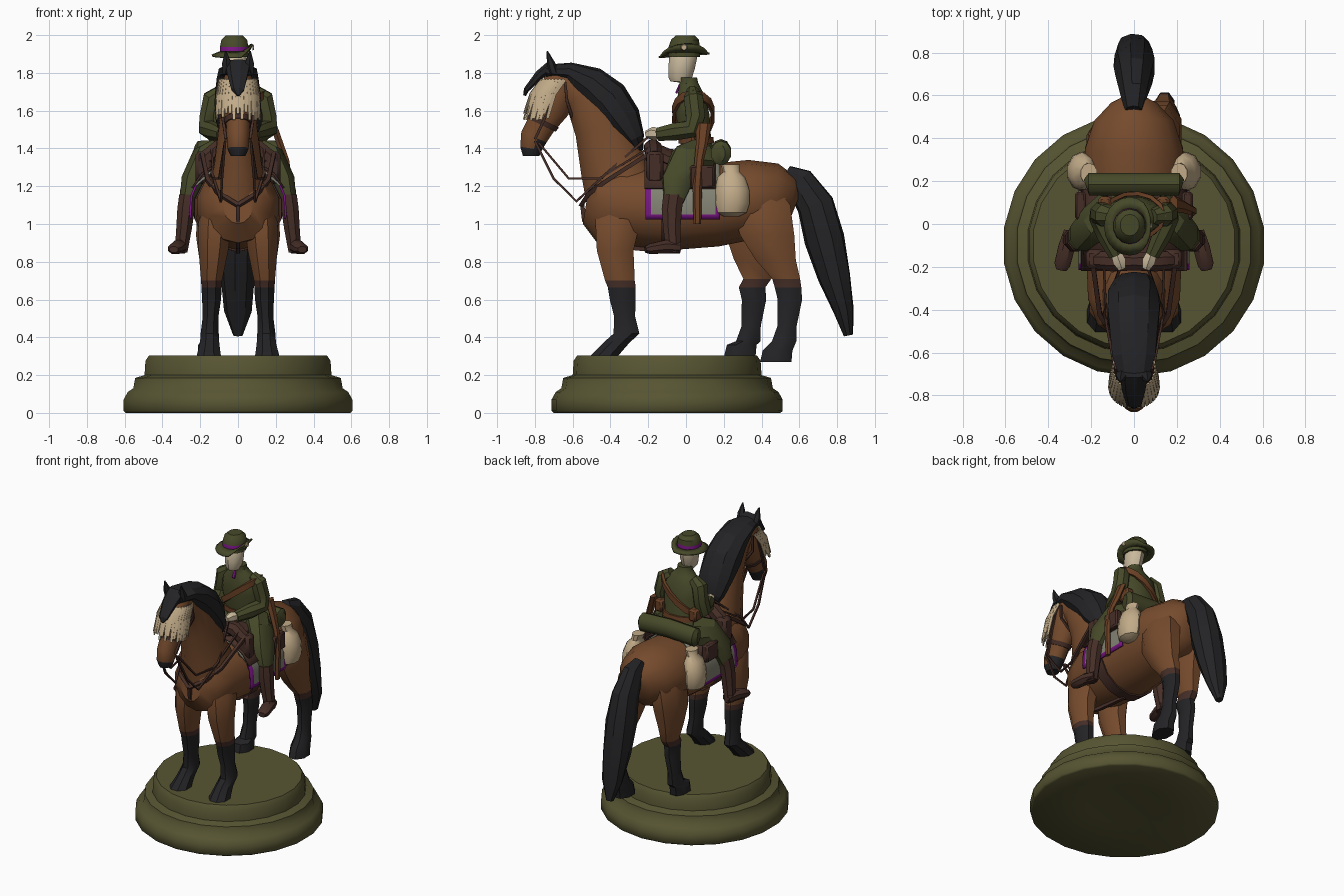
import bpy, bmesh, math, random
from mathutils import Vector, Matrix

random.seed(4)

def mat(name, r, g, b):
    m = bpy.data.materials.new(name)
    m.diffuse_color = (r, g, b, 1)
    return m

BASE = mat("base olive", .095, .09, .032)
GREEN = mat("uniform green", .062, .066, .022)
COAT = mat("horse brown", .18, .07, .026)
BLACK = mat("hair black", .017, .017, .019)
DARK = mat("dark leather", .06, .027, .02)
TAN = mat("tan leather", .14, .05, .018)
SKIN = mat("skin", .58, .48, .33)
CREAM = mat("canvas cream", .54, .41, .25)
PURPLE = mat("purple trim", .20, .008, .24)
GREY = mat("blanket grey", .22, .22, .17)

def finish(name, bm, mats, rule=None, angle=38):
    bmesh.ops.recalc_face_normals(bm, faces=bm.faces)
    if rule:
        for f in bm.faces:
            f.material_index = rule(f.calc_center_median())
    me = bpy.data.meshes.new(name)
    bm.to_mesh(me)
    bm.free()
    for m in mats:
        me.materials.append(m)
    me.shade_smooth()
    me.set_sharp_from_angle(angle=math.radians(angle))
    ob = bpy.data.objects.new(name, me)
    bpy.context.collection.objects.link(ob)
    return ob

def loft(name, rows, mats, n=10, flat=False, rule=None, closed=False,
         jitter=0, ref=None, angle=38):
    """Elliptical rings (x, y, z, radius_u, radius_v) joined along a path."""
    bm = bmesh.new()
    P = [Vector(r[:3]) for r in rows]
    k = len(P)
    if ref is None:
        ref = (0, 1, 0) if abs((P[-1] - P[0]).normalized().x) > .8 else (1, 0, 0)
    ref = Vector(ref)
    rings = []
    for i, (p, r) in enumerate(zip(P, rows)):
        a = P[(i - 1) % k] if closed or i else p
        b = P[(i + 1) % k] if closed or i < k - 1 else p
        t = Vector((0, 0, 1)) if flat else (b - a).normalized()
        u = (ref - t * ref.dot(t)).normalized()
        v = t.cross(u)
        ring = []
        for j in range(n):
            w = 2 * math.pi * (j + .5) / n
            q = 1 + random.uniform(-jitter, jitter)
            ring.append(bm.verts.new(p + (u * math.cos(w) * r[3] + v * math.sin(w) * r[4]) * q))
        rings.append(ring)
    for i in range(k if closed else k - 1):
        A, B = rings[i], rings[(i + 1) % k]
        for j in range(n):
            bm.faces.new((A[j], A[(j + 1) % n], B[(j + 1) % n], B[j]))
    if not closed:
        bm.faces.new(rings[0])
        bm.faces.new(rings[-1])
    return finish(name, bm, mats, rule, angle)

def pair(name, rows, mats, **kw):
    for side, s in (("left", 1), ("right", -1)):
        loft(side + "_" + name, [(r[0] * s, *r[1:]) for r in rows], mats, **kw)

def strap(name, pts, m, w=.012, both=True):
    (pair if both else loft)(name, [(*p, w, w) for p in pts], [m], n=4)

def block(name, c, size, m, rot=0):
    bm = bmesh.new()
    bmesh.ops.create_cube(bm, size=1, matrix=Matrix.Translation(c) @ Matrix.Rotation(rot, 4, 'X')
                          @ Matrix.Diagonal((*size, 1)))
    bmesh.ops.bevel(bm, geom=bm.edges[:], offset=min(size) * .2, segments=1, affect='EDGES')
    return finish(name, bm, [m])

# Stepped round base with a slightly hollow underside
loft("base", [(0, -.1, z, r, r) for z, r in
     ((.05, .25), (0, .60), (.01, .612), (.07, .612), (.11, .59), (.13, .56), (.185, .55), (.2, .50),
      (.275, .495), (.305, .475))], [BASE], n=22, flat=True, angle=50)

# Horse body, neck and head
loft("horse_body", [(0, -.53, 1.10, .08, .10), (0, -.47, 1.09, .175, .19), (0, -.35, 1.10, .22, .21),
     (0, -.1, 1.08, .23, .22), (0, .15, 1.10, .235, .22), (0, .35, 1.13, .235, .21),
     (0, .48, 1.13, .19, .19), (0, .56, 1.12, .11, .13), (0, .585, 1.11, .05, .07)], [COAT], n=14)
loft("horse_neck", [(0, -.32, 1.12, .18, .215), (0, -.39, 1.32, .13, .18), (0, -.45, 1.52, .105, .15),
     (0, -.55, 1.69, .088, .11), (0, -.66, 1.77, .075, .07)], [COAT], n=12)
HEAD = [(0, -.66, 1.80, .07, .07), (0, -.68, 1.71, .088, .10), (0, -.715, 1.62, .085, .105),
        (0, -.765, 1.53, .065, .08), (0, -.805, 1.46, .062, .075), (0, -.82, 1.40, .058, .06),
        (0, -.82, 1.36, .04, .045)]
loft("horse_head", HEAD, [COAT, BLACK], n=12, rule=lambda c: int(c.z < 1.425))
pair("ear", [(.055, -.70, 1.80, .03, .025), (.06, -.715, 1.85, .028, .022), (.065, -.735, 1.915, .004, .004)],
     [BLACK], n=6)
pair("eye", [(.08, -.72, 1.67, .014, .014), (.092, -.725, 1.67, .008, .008)], [BLACK], n=6)

# Mane, forelock and tail
loft("mane", [(0, -.74, 1.81, .065, .035), (0, -.62, 1.805, .10, .055), (0, -.51, 1.745, .115, .10),
     (0, -.415, 1.66, .125, .12), (0, -.335, 1.55, .125, .10), (0, -.275, 1.45, .10, .06),
     (0, -.25, 1.385, .05, .025)], [BLACK], n=10, jitter=.07, angle=20)
loft("forelock", [(0, -.70, 1.85, .07, .03), (0, -.775, 1.79, .06, .025), (0, -.845, 1.71, .035, .015),
     (0, -.855, 1.68, .008, .008)], [BLACK], n=7, jitter=.06, angle=20)
loft("tail", [(0, .53, 1.275, .04, .04), (0, .60, 1.23, .06, .08), (0, .685, 1.10, .085, .105),
     (0, .735, .92, .10, .11), (0, .785, .72, .095, .09), (0, .835, .54, .075, .055),
     (0, .86, .41, .025, .025)], [BLACK], n=9, jitter=.05, angle=20)

# Legs: brown above, a dark band, black below
low = lambda c: 0 if c.z > .695 else 1 if c.z > .66 else 2
LEG = [COAT, DARK, BLACK]
pair("front_leg", [(.09, -.35, 1.16, .05, .08), (.12, -.36, 1.02, .095, .13), (.13, -.375, .86, .085, .105),
     (.14, -.35, .70, .06, .085), (.14, -.34, .665, .058, .08), (.14, -.335, .60, .054, .074),
     (.145, -.325, .51, .045, .06), (.15, -.315, .42, .052, .074),
     (.15, -.37, .37, .055, .075), (.155, -.435, .30, .07, .08)], LEG, n=8, flat=True, rule=low)
def hind(name, s, d):
    rows = [(.08, .38, 1.24, .06, .08), (.115, .395, 1.10, .105, .17), (.13, .43, .94, .10, .155),
            (.135, .475, .81, .075, .115), (.14, .53, .71, .054, .08), (.14, .54, .665, .05, .076),
            (.145, .55, .60, .047, .07), (.15, .535, .46, .042, .055),
            (.15, .52, .38, .052, .07), (.155, .485, .33, .06, .085), (.155, .475, .27, .064, .09)]
    out = []
    for i, r in enumerate(rows):
        f = min(1, i / 5)
        out.append((r[0] * s, r[1] - d * f, r[2] + (.03 if d and i > 8 else 0), *r[3:]))
    loft(name, out, LEG, n=8, flat=True, rule=low)
hind("left_hind_leg", 1, 0)
hind("right_hind_leg", -1, .19)

# Bridle, brow fringe, reins and breast straps
def grow(r, e=.008):
    return (*r[:3], r[3] + e, r[4] + e)
loft("noseband", [grow((0, -.755, 1.55, .07, .086)), grow((0, -.767, 1.525, .064, .08))], [DARK], n=12)
strap("cheek_strap", [(.085, -.67, 1.76), (.09, -.72, 1.62), (.07, -.78, 1.49), (.065, -.80, 1.45)], DARK, .01)
strap("throat_strap", [(.08, -.64, 1.75), (.088, -.63, 1.65), (.03, -.60, 1.56)], DARK, .01)
for i in range(21):
    a = math.radians(-105 + 210 * i / 20)
    c, s = math.cos(a), math.sin(a)
    x, y = .098 * s, -.69 - .10 * c
    z = 1.56 + random.uniform(-.02, .035)
    loft(f"fringe_strand_{i}", [(x, y + .02, 1.765, .015, .005),
         (x * 1.15, y - .035, 1.69, .018, .005), (x * 1.2, y - .07, z, .011, .004)],
         [CREAM], n=4, ref=(c, s, 0))
strap("rein", [(.068, -.80, 1.44), (.085, -.70, 1.24), (.09, -.58, 1.12), (.14, -.42, 1.27), (.06, -.19, 1.47)], DARK, .009)
strap("short_rein", [(.07, -.78, 1.43), (.10, -.62, 1.24), (.13, -.46, 1.24), (.14, -.2, 1.40)], DARK, .008)
strap("breast_strap", [(0, -.555, 1.10), (.10, -.515, 1.16), (.16, -.42, 1.23), (.19, -.20, 1.37)], DARK, .015)
strap("chest_strap", [(0, -.55, 1.11), (0, -.54, 1.02), (0, -.46, .91), (0, -.35, .88), (0, -.1, .855)], DARK, .016, False)
loft("girth", [(0, -.13, 1.08, .236, .226), (0, -.05, 1.08, .238, .227)], [DARK], n=14)

# Blanket with purple border, and saddle flaps
def arch(name, ys, angs, rx, rz, mats, rule=None):
    bm = bmesh.new()
    g = [[bm.verts.new((rx * math.sin(math.radians(a)), y, 1.085 + rz * math.cos(math.radians(a))))
          for a in angs] for y in ys]
    for i in range(len(ys) - 1):
        for j in range(len(angs) - 1):
            bm.faces.new((g[i][j], g[i][j + 1], g[i + 1][j + 1], g[i + 1][j]))
    ob = finish(name, bm, mats, rule)
    md = ob.modifiers.new("thickness", 'SOLIDIFY')
    md.thickness = .012
    md.offset = 0
arch("saddle_blanket", (-.215, -.185, .155, .18), (-104, -98, -75, -60, -25, 0, 25, 60, 75, 98, 104),
     .255, .245, [GREY, PURPLE], lambda c: int(c.z < 1.2 and (abs(c.y + .015) > .17 or c.z < 1.045)))
arch("saddle_flaps", (-.22, .16), (-66, -45, -20, 0, 20, 45, 66), .266, .258, [DARK])
loft("saddle_seat", [(0, -.17, 1.38, .08, .05), (0, -.1, 1.34, .13, .06), (0, .04, 1.33, .15, .05),
     (0, .13, 1.37, .13, .05)], [DARK], n=10)

# Packs: pommel roll, wallets, side bags, pouches, bedroll, feed sacks
loft("pommel_roll", [(-.16, -.17, 1.35, .045, .05), (-.10, -.175, 1.40, .05, .05), (0, -.175, 1.41, .045, .04),
     (.10, -.175, 1.40, .05, .05), (.16, -.17, 1.35, .045, .05)], [DARK], n=8)
for s, side in ((1, "left"), (-1, "right")):
    block(side + "_wallet", (s * .18, -.165, 1.30), (.09, .09, .17), DARK)
    block(side + "_side_bag", (s * .25, .085, 1.25), (.05, .13, .12), DARK)
    block(side + "_pouch", (s * .135, .085, 1.485), (.06, .085, .085), TAN)
loft("bedroll", [(-.225, .18, 1.375, .03, .045), (-.21, .185, 1.375, .055, .065), (0, .185, 1.385, .055, .065),
     (.21, .185, 1.375, .055, .065), (.225, .18, 1.375, .03, .045)], [GREEN], n=10)
pair("feed_sack", [(.21, .235, 1.315, .04, .05), (.22, .24, 1.275, .035, .045), (.23, .24, 1.245, .055, .075),
     (.24, .245, 1.18, .07, .09), (.245, .245, 1.11, .07, .092), (.24, .24, 1.06, .06, .08),
     (.235, .24, 1.04, .03, .04)], [CREAM], n=10, flat=True)

# Rifle on the left side, leaning in behind the arm
loft("rifle", [(.27, .06, 1.0, .015, .02), (.275, .06, 1.2, .018, .025), (.255, .07, 1.34, .018, .025),
     (.22, .085, 1.43, .022, .032), (.185, .095, 1.535, .02, .04)], [TAN], n=6, flat=True)

# Rider: tunic, breeches, boots
loft("tunic", [(0, .065, 1.29, .17, .12), (0, .06, 1.40, .135, .09), (0, .05, 1.46, .125, .085),
     (0, .035, 1.58, .142, .092), (0, .03, 1.67, .13, .078), (0, .02, 1.72, .08, .06),
     (0, .015, 1.745, .052, .052), (0, .01, 1.775, .05, .05)], [GREEN], n=12, flat=True)
pair("arm", [(.085, .035, 1.70, .04, .035), (.135, .04, 1.665, .055, .055), (.155, .05, 1.57, .052, .055),
     (.16, .035, 1.505, .052, .055), (.13, -.05, 1.49, .048, .05), (.085, -.145, 1.475, .035, .038)],
     [GREEN], n=8)
pair("hand", [(.085, -.135, 1.475, .028, .028), (.068, -.175, 1.48, .035, .035), (.055, -.21, 1.475, .02, .02)],
     [SKIN], n=6)
pair("thigh", [(.09, .07, 1.35, .10, .11), (.175, .01, 1.33, .085, .105), (.245, -.05, 1.22, .062, .085),
     (.268, -.065, 1.12, .045, .055)], [GREEN], n=8)
pair("boot", [(.265, -.065, 1.155, .05, .06), (.275, -.075, 1.08, .05, .058), (.285, -.075, .98, .045, .05),
     (.295, -.07, .90, .04, .045), (.30, -.07, .85, .035, .045)], [DARK], n=8, flat=True)
pair("boot_foot", [(.295, -.035, .875, .035, .035), (.315, -.11, .88, .042, .038), (.335, -.19, .868, .04, .03),
     (.34, -.215, .865, .025, .018)], [DARK], n=8)

# Belt, bandolier and tie
loft("belt", [(0, .055, 1.425, .138, .097), (0, .053, 1.46, .135, .095)], [TAN], n=12, flat=True)
ring = [(.14 * math.cos(t), .038 + .105 * math.sin(t), 1.58 + .11 * math.cos(t), .027, .013)
        for t in (2 * math.pi * i / 14 for i in range(14))]
loft("bandolier", ring, [TAN], n=4, closed=True, ref=(0, 0, 1))
block("collar_tie", (0, -.042, 1.715), (.02, .012, .05), PURPLE, -.4)

# Rider head and slouch hat with the left brim pinned up
loft("rider_head", [(-.01, .005, 1.75, .04, .045), (-.01, -.03, 1.755, .04, .052),
     (-.012, -.03, 1.775, .05, .062), (-.012, -.024, 1.82, .06, .07), (-.015, -.015, 1.88, .064, .074),
     (-.018, -.01, 1.93, .05, .055)], [SKIN], n=10, flat=True)
loft("hat_crown", [(-.02, -.01, 1.885, .078, .085), (-.02, -.01, 1.915, .078, .084), (-.02, -.01, 1.938, .077, .082),
     (-.02, -.005, 1.975, .07, .074), (-.02, -.005, 1.998, .045, .05)], [GREEN, PURPLE], n=14, flat=True,
     rule=lambda c: int(1.916 < c.z < 1.935))
bm = bmesh.new()
inner, outer = [], []
for i in range(20):
    a = 2 * math.pi * i / 20
    c, s = math.cos(a), math.sin(a)
    up = max(0, (c - .45) / .55) ** .6
    inner.append(bm.verts.new((-.02 + .074 * c, -.01 + .08 * s, 1.91)))
    outer.append(bm.verts.new((-.02 + (.118 - .022 * up) * c, -.01 + .135 * s, 1.892 + .01 * s + .06 * up)))
for i in range(20):
    j = (i + 1) % 20
    bm.faces.new((inner[i], inner[j], outer[j], outer[i]))
brim = finish("hat_brim", bm, [GREEN])
md = brim.modifiers.new("thickness", 'SOLIDIFY')
md.thickness = .01
md.offset = 0
loft("hat_badge", [(.076, -.01, 1.935, .018, .018), (.084, -.01, 1.935, .014, .014)], [CREAM], n=8)
